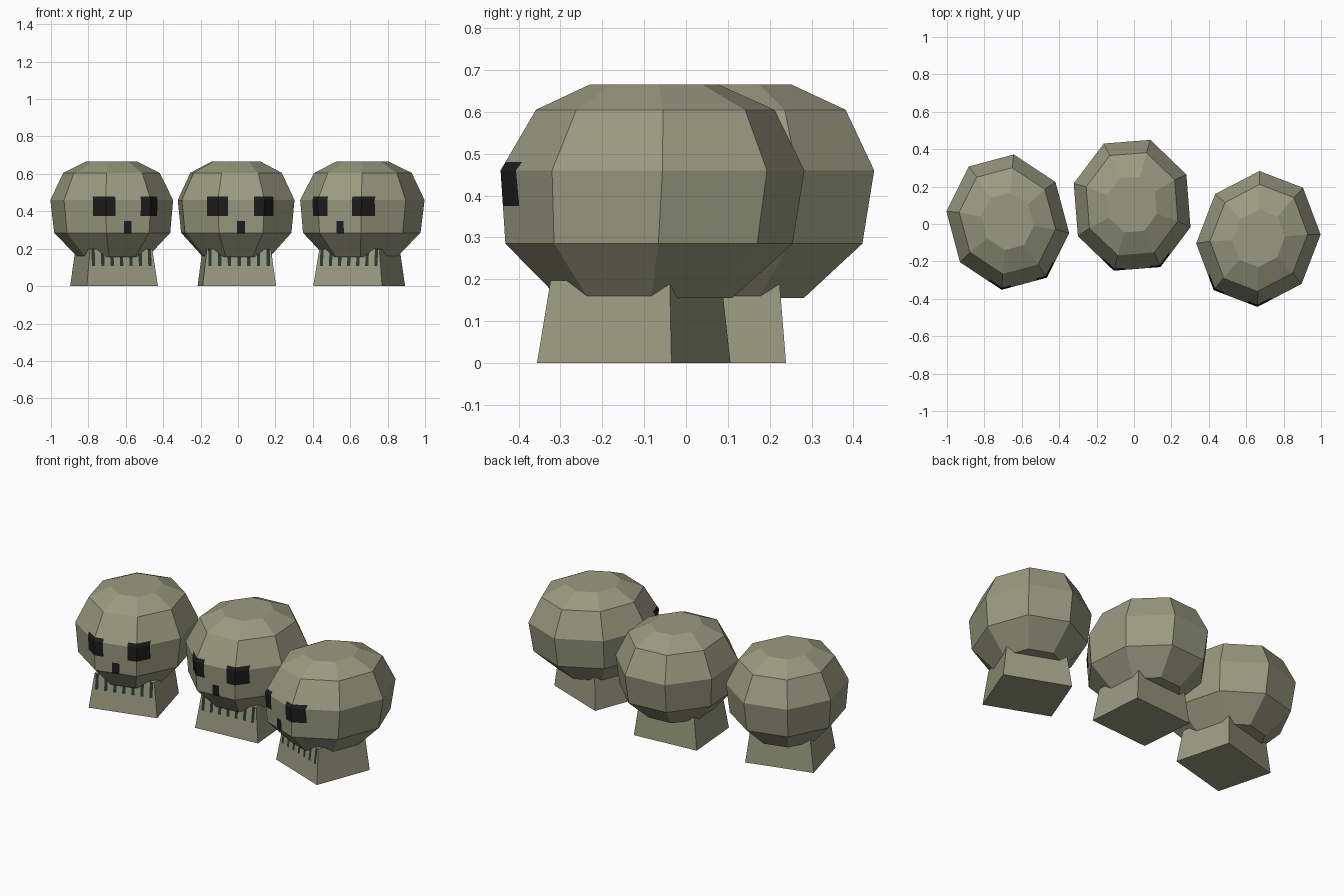
import bpy, bmesh, math
from mathutils import Vector

cube = bpy.data.objects.get("Cube")
if cube:
    bpy.data.objects.remove(cube, do_unlink=True)


def material(name, color):
    m = bpy.data.materials.new(name)
    m.use_nodes = True
    m.diffuse_color = (*color, 1)
    m.node_tree.nodes["Principled BSDF"].inputs["Base Color"].default_value = (*color, 1)
    return m


BONE = material("olive_bone", (0.32, 0.33, 0.22))
SOCKET = material("socket_black", (0.012, 0.012, 0.012))
GAP = material("tooth_gap_green", (0.02, 0.045, 0.03))

# Skull half sizes, and its rings as (height, scale, shift in y)
HALF_X, HALF_Y = 0.302, 0.341
RINGS = [(0.155, 0.57, -0.018), (0.285, 0.945, -0.009), (0.46, 1.0, 0.0),
         (0.605, 0.785, 0.007), (0.665, 0.425, 0.004)]
EYE_X, EYE_Z = (0.07, 0.178), (0.375, 0.48)
NOSE_X, NOSE_Z = 0.021, (0.28, 0.348)
JAW_TOP = 0.197
GAP_STEP, GAP_WIDTH, GAP_LOW = 0.052, 0.018, 0.108


def cut(bm, axis, value, keep):
    """Slice the faces chosen by keep along an axis-aligned plane."""
    faces = [f for f in bm.faces if keep(f)]
    geom = faces + list({e for f in faces for e in f.edges}) \
        + list({v for f in faces for v in f.verts})
    co, no = Vector((0, 0, 0)), Vector((0, 0, 0))
    co[axis], no[axis] = value, 1
    bmesh.ops.bisect_plane(bm, geom=geom, dist=1e-5, plane_co=co, plane_no=no)


def loft(bm, loops):
    """Join stacked vertex loops and close both ends."""
    rows = [[bm.verts.new(p) for p in loop] for loop in loops]
    n = len(rows[0])
    for low, high in zip(rows, rows[1:]):
        for i in range(n):
            j = (i + 1) % n
            bm.faces.new((low[i], low[j], high[j], high[i]))
    bm.faces.new(rows[0][::-1])
    bm.faces.new(rows[-1])
    bm.normal_update()


def finish(bm, name, mats, place, angle):
    mesh = bpy.data.meshes.new(name)
    bm.to_mesh(mesh)
    bm.free()
    for m in mats:
        mesh.materials.append(m)
    obj = bpy.data.objects.new(name, mesh)
    obj.location = (*place, 0)
    obj.rotation_euler.z = angle
    bpy.context.collection.objects.link(obj)


def cranium(name, place, angle):
    bm = bmesh.new()
    r = 1 / math.cos(math.pi / 8)
    turns = [math.pi / 8 + i * math.pi / 4 for i in range(8)]
    loft(bm, [[(HALF_X * r * s * math.cos(a), HALF_Y * r * s * math.sin(a) + dy, z)
               for a in turns] for z, s, dy in RINGS])

    # Eye sockets and nose are cut into the face
    def face_area(f):
        c = f.calc_center_median()
        return f.normal.y < -0.3 and c.y < -0.1 and 0.16 < c.z < 0.6

    for z in EYE_Z + NOSE_Z:
        cut(bm, 2, z, face_area)
    for x in EYE_X + (NOSE_X,):
        for side in (-1, 1):
            cut(bm, 0, side * x, face_area)
    for f in bm.faces:
        c = f.calc_center_median()
        eye = EYE_X[0] < abs(c.x) < EYE_X[1] and EYE_Z[0] < c.z < EYE_Z[1]
        nose = abs(c.x) < NOSE_X and NOSE_Z[0] < c.z < NOSE_Z[1]
        f.material_index = int(face_area(f) and (eye or nose))
    finish(bm, name, [BONE, SOCKET], place, angle)


def jaw(name, place, angle):
    bm = bmesh.new()

    def rect(x, front, back, z):
        return [(-x, front, z), (x, front, z), (x, back, z), (-x, back, z)]

    loft(bm, [rect(0.197, -0.22, 0.124, 0), rect(0.172, -0.195, 0.11, JAW_TOP)])

    # Dark gaps between the teeth on the front face
    def front(f):
        return f.normal.y < -0.7

    cut(bm, 2, GAP_LOW, front)
    for i in range(-3, 4):
        for side in (-1, 1):
            cut(bm, 0, i * GAP_STEP + side * GAP_WIDTH / 2,
                lambda f: front(f) and f.calc_center_median().z > GAP_LOW)
    for f in bm.faces:
        c = f.calc_center_median()
        off = abs(c.x - round(c.x / GAP_STEP) * GAP_STEP)
        f.material_index = int(front(f) and c.z > GAP_LOW and off < GAP_WIDTH / 2
                               and abs(c.x) < 3.3 * GAP_STEP)
    finish(bm, name, [BONE, GAP], place, angle)


# Three skulls in a loose row, each turned a little
for label, place, degrees in [("right", (-0.675, 0.01), 15),
                              ("middle", (-0.01, 0.10), 4.5),
                              ("left", (0.665, -0.08), -21)]:
    cranium(label + "_cranium", place, math.radians(degrees))
    jaw(label + "_jaw", place, math.radians(degrees))
